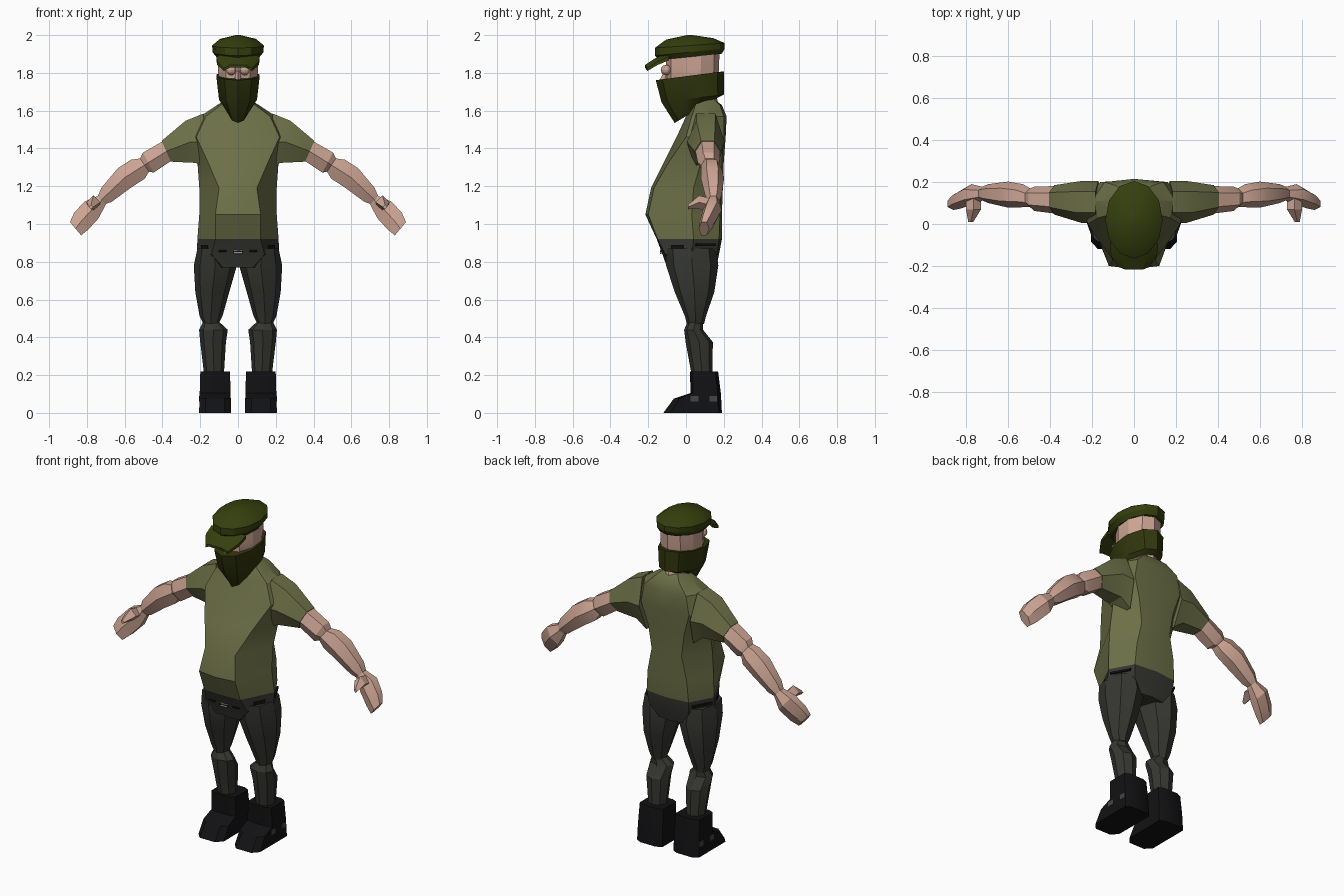
import bpy, bmesh, math
from mathutils import Vector, Matrix

if "Cube" in bpy.data.objects:
    bpy.data.objects.remove(bpy.data.objects["Cube"])


def material(name, rgb):
    m = bpy.data.materials.new(name)
    m.diffuse_color = (*rgb, 1)
    m.use_nodes = True
    m.node_tree.nodes["Principled BSDF"].inputs["Base Color"].default_value = m.diffuse_color
    return m


SHIRT = material("olive_shirt", (0.15, 0.16, 0.062))
SKIN = material("skin", (0.60, 0.37, 0.29))
CAP = material("cap_green", (0.036, 0.050, 0.004))
MASK = material("scarf_green", (0.030, 0.037, 0.004))
PANTS = material("charcoal_trousers", (0.036, 0.036, 0.031))
BOOT = material("black_leather", (0.006, 0.006, 0.007))
GREY = material("dark_grey", (0.06, 0.06, 0.055))
METAL = material("buckle_metal", (0.25, 0.24, 0.20))


def finish(name, bm, mats, rule=None, mirror=False):
    bmesh.ops.recalc_face_normals(bm, faces=bm.faces)
    if rule:
        for f in bm.faces:
            f.material_index = rule(f.calc_center_median())
    me = bpy.data.meshes.new(name)
    bm.to_mesh(me)
    bm.free()
    for m in mats:
        me.materials.append(m)
    ob = bpy.data.objects.new(name, me)
    bpy.context.collection.objects.link(ob)
    if mirror:
        ob.modifiers.new("mirror", 'MIRROR').use_mirror_merge = False
    bpy.ops.object.select_all(action='DESELECT')
    ob.select_set(True)
    bpy.context.view_layer.objects.active = ob
    bpy.ops.object.shade_smooth_by_angle(angle=math.radians(28))
    return ob


def loft(name, rings, mats, rule=None, mirror=False):
    bm = bmesh.new()
    vs = [[bm.verts.new(p) for p in r] for r in rings]
    n = len(vs[0])
    for a, b in zip(vs, vs[1:]):
        for i in range(n):
            j = (i + 1) % n
            bm.faces.new((a[i], a[j], b[j], b[i]))
    bm.faces.new(vs[0])
    bm.faces.new(vs[-1])
    return finish(name, bm, mats, rule, mirror)


def ring(cx, cy, z, rx, ry, n=10, slope=0.0):
    """Level or tilted oval with one corner facing the front."""
    pts = []
    for i in range(n):
        a = -math.pi / 2 + 2 * math.pi * i / n
        y = ry * math.sin(a)
        pts.append((cx + rx * math.cos(a), cy + y, z + slope * y))
    return pts


def limb_ring(x, y, z, h, d, tilt):
    """Hexagon across an arm that slopes downward by tilt degrees."""
    t = math.radians(tilt)
    up = Vector((math.sin(t), 0, math.cos(t)))
    pts = []
    for i in range(6):
        a = math.pi * i / 3
        pts.append(Vector((x, y, z)) + up * (h * math.sin(a) / 0.866)
                   + Vector((0, -d * math.cos(a), 0)))
    return pts


def box(name, c, size, mat, rot=(0, 0, 0), mirror=False):
    bm = bmesh.new()
    bmesh.ops.create_cube(bm, size=1)
    r = Matrix.Rotation(rot[2], 4, 'Z') @ Matrix.Rotation(rot[0], 4, 'X')
    bm.transform(Matrix.Translation(c) @ r @ Matrix.Diagonal((*size, 1)))
    return finish(name, bm, [mat], None, mirror)


# Torso and hips: z, front y, front corner, side, back corner, back y
body = [
    (0.77, -.10, .08, -.10, .17, .03, .08, .15, .16),
    (0.84, -.125, .14, -.11, .218, .03, .13, .165, .175),
    (0.92, -.155, .12, -.15, .215, .04, .14, .175, .19),
    (1.05, -.215, .12, -.20, .205, .03, .13, .18, .19),
    (1.19, -.185, .10, -.17, .205, .04, .10, .185, .195),
    (1.33, -.115, .16, -.09, .215, .08, .12, .19, .20),
    (1.46, -.05, .22, .00, .25, .10, .16, .20, .21),
    (1.57, .00, .17, .03, .20, .11, .14, .20, .215),
    (1.63, .035, .09, .05, .11, .11, .08, .18, .19),
    (1.66, .06, .05, .07, .06, .11, .05, .15, .15),
]
rings = []
for z, yf, xa, ya, xb, yb, xc, yc, yd in body:
    half = [(xa, ya, z), (xb, yb, z), (xc, yc, z)]
    rings.append([(0, yf, z)] + half + [(0, yd, z)]
                 + [(-x, y, q) for x, y, q in reversed(half)])
loft("torso", rings, [PANTS, SHIRT], lambda c: int(c.z > 0.92))

# Arms: sleeve, then bare arm and hand
loft("sleeves", [limb_ring(.17, .105, 1.43, .155, .10, 5),
                 limb_ring(.25, .105, 1.435, .115, .10, 14),
                 limb_ring(.38, .115, 1.385, .06, .07, 24)], [SHIRT], mirror=True)
loft("arms", [limb_ring(.37, .115, 1.39, .056, .066, 24),
              limb_ring(.475, .12, 1.325, .06, .058, 28),
              limb_ring(.495, .125, 1.312, .042, .045, 34),
              limb_ring(.53, .135, 1.29, .062, .055, 36),
              limb_ring(.60, .14, 1.245, .062, .062, 36),
              limb_ring(.695, .145, 1.155, .046, .045, 38),
              limb_ring(.725, .145, 1.125, .028, .032, 38)], [SKIN], mirror=True)
loft("hands", [limb_ring(.715, .145, 1.13, .028, .03, 38),
               limb_ring(.775, .14, 1.075, .058, .05, 40),
               limb_ring(.83, .115, 1.015, .058, .042, 40),
               limb_ring(.86, .095, .975, .046, .028, 40)], [SKIN], mirror=True)


def thumb_ring(x, y, z, r):
    return [(x - r, y, z), (x, y, z - r), (x + r, y, z), (x, y, z + r)]


loft("thumbs", [thumb_ring(.765, .13, 1.10, .035), thumb_ring(.765, .07, 1.115, .036),
                thumb_ring(.778, .01, 1.09, .012)], [SKIN], mirror=True)

# Legs
loft("thighs", [ring(.13, .025, .87, .085, .135, 8), ring(.12, .033, .78, .114, .138, 8),
                ring(.136, .045, .64, .09, .105, 8), ring(.143, .05, .51, .06, .055, 8),
                ring(.143, .05, .47, .04, .045, 8)], [PANTS], mirror=True)
loft("shins", [ring(.143, .05, .485, .04, .04, 8), ring(.13, .04, .44, .076, .05, 8),
               ring(.132, .07, .375, .068, .072, 8),
               ring(.127, .085, .20, .052, .055, 8)], [PANTS], mirror=True)

# Boots: side profile swept across the width, shortened at the edges
boot = [(.19, 0), (.185, .10), (.17, .22), (.02, .22), (.025, .105), (-.065, .075), (-.12, 0)]
slices = []
for side, k in ((-1, .82), (-.6, 1), (.6, 1), (1, .82)):
    slices.append([(.121 + side * (.085 - .03 * z), .09 + (y - .09) * k, z)
                   for y, z in boot])
loft("boots", slices, [BOOT], mirror=True)
box("boot_patch_front", (.202, .045, .075), (.008, .04, .03), GREY, mirror=True)
box("boot_patch_back", (.202, .145, .075), (.008, .04, .03), GREY, mirror=True)

# Trouser details
box("front_pockets", (.176, -.045, .88), (.009, .07, .018), BOOT,
    (0, 0, -.47), mirror=True)
box("back_pockets", (.183, .105, .89), (.009, .12, .012), BOOT,
    (0, 0, .5), mirror=True)
box("buckle", (0, -.131, .853), (.045, .008, .024), METAL, (-.35, 0, 0))
box("buckle_slot", (0, -.134, .853), (.05, .008, .006), BOOT, (-.35, 0, 0))
box("belt_tabs", (.08, -.133, .857), (.04, .009, .008), BOOT, (-.35, 0, 0), mirror=True)

# Head, eyes and nose
loft("neck", [ring(0, .11, 1.60, .075, .07, 8), ring(0, .09, 1.72, .06, .06, 8)], [SKIN])
loft("head", [ring(0, .04, 1.66, .06, .09), ring(0, .03, 1.74, .105, .135),
              ring(0, .035, 1.82, .112, .14), ring(0, .035, 1.92, .112, .142)], [SKIN])
bm = bmesh.new()
bmesh.ops.create_uvsphere(bm, u_segments=10, v_segments=6, radius=.028,
                          matrix=Matrix.Translation((.036, -.105, 1.815)))
finish("eyes", bm, [SKIN], mirror=True)
loft("nose", [ring(0, -.12, 1.74, .022, .03, 4), ring(0, -.10, 1.81, .01, .016, 4)], [SKIN])

# Face scarf, pointed at the chin
loft("face_scarf", [ring(0, .048, 1.60, .052, .108, 10, .60),
                    ring(0, .035, 1.665, .106, .165, 10, .12),
                    ring(0, .02, 1.785, .12, .18, 10, .13)], [MASK])

# Cap with visor
loft("cap", [ring(0, .025, 1.885, .115, .165, 12, .10),
             ring(0, .02, 1.91, .135, .185, 12, .10),
             ring(0, .02, 1.945, .137, .185, 12, .07),
             ring(0, .02, 1.98, .095, .125, 12, .03),
             ring(0, .02, 2.0, .012, .015, 12)], [CAP])


def visor_row(y, z, w, t):
    return [(-w, y, z - .018), (-w * .55, y - .012, z), (w * .55, y - .012, z),
            (w, y, z - .018), (w, y, z - .018 - t), (w * .55, y - .012, z - t),
            (-w * .55, y - .012, z - t), (-w, y, z - .018 - t)]


loft("visor", [visor_row(-.09, 1.905, .115, .02), visor_row(-.15, 1.878, .11, .018),
               visor_row(-.205, 1.842, .075, .014)], [CAP])
